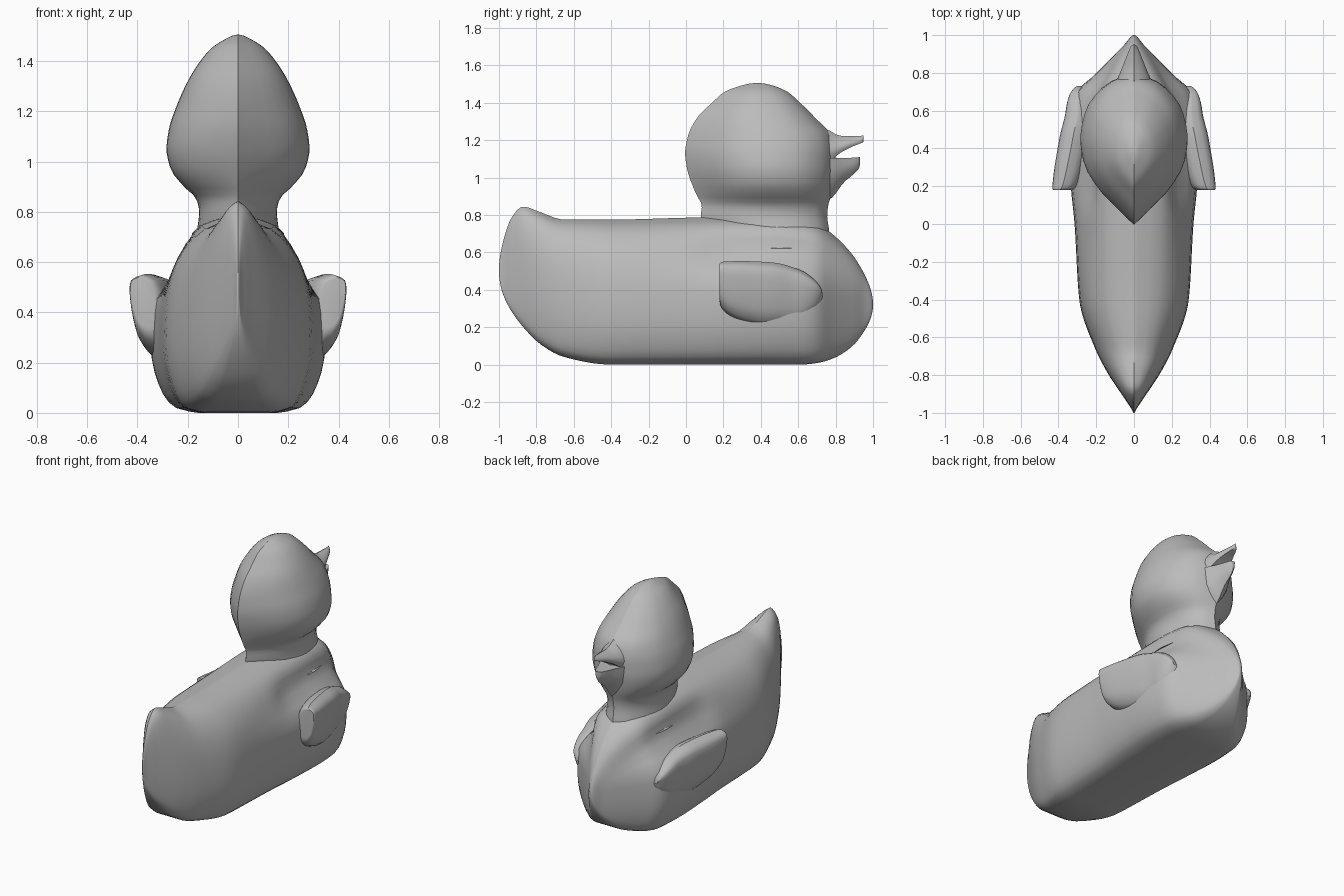
import bpy
import bmesh
import math

cube = bpy.data.objects.get("Cube")
if cube:
    bpy.data.objects.remove(cube, do_unlink=True)

# One plain grey for the whole toy
GREY = (0.5, 0.5, 0.5, 1.0)
grey = bpy.data.materials.new("plain grey")
grey.use_nodes = True
grey.diffuse_color = GREY
grey.node_tree.nodes["Principled BSDF"].inputs["Base Color"].default_value = GREY


def hermite(keys, values, k):
    """Smooth curve through the given values, overshoot limited."""
    i = 0
    while i < len(keys) - 2 and k > keys[i + 1]:
        i += 1
    secant = [(b - a) / (d - c) for a, b, c, d in
              zip(values, values[1:], keys, keys[1:])]

    def slope(j):
        if j == 0 or j == len(secant):
            return secant[min(j, len(secant) - 1)]
        a, b = secant[j - 1], secant[j]
        return 2 * a * b / (a + b) if a * b > 0 else 0.0

    h = keys[i + 1] - keys[i]
    t = (k - keys[i]) / h
    s = 1 - t
    return (values[i] * s * s * (1 + 2 * t) + values[i + 1] * t * t * (3 - 2 * t)
            + h * t * s * (s * slope(i) - t * slope(i + 1)))


def shoulder(u):
    """Bump over the upper part of a section, used to pinch it in."""
    return math.sin(math.pi * min(1, max(0, (u - 0.55) / 0.45))) ** 2


def loft(name, rows, profile, axis, steps=48, around=20, side=0, tilt=0.0):
    """Skin sections along an axis. A row is: position, low, high, half width,
    and last the offset from the centre plane (side part) or shoulder pinch."""
    lo, hi = rows[0][0], rows[-1][0]
    angles = [math.acos(max(-1, min(1, 1 - 2 * (r[0] - lo) / (hi - lo)))) for r in rows]
    columns = list(zip(*rows))[1:]
    shape_keys, shape_vals = zip(*profile)
    half = []
    for j in range(around + 1):
        u = (1 - math.cos(math.pi * j / around)) / 2
        half.append((u, hermite(shape_keys, shape_vals, u)))
    section = half + [(u, -x) for u, x in reversed(half)]

    bm = bmesh.new()
    rings = []
    for i in range(steps + 1):
        theta = math.pi * i / steps
        along = lo + (hi - lo) * (1 - math.cos(theta)) / 2
        low, high, width, *extra = [hermite(angles, c, theta) for c in columns]
        ring = []
        for u, x in section:
            across = width * x
            if side:
                across = side * (extra[0] + across + tilt * (u - 0.5))
            elif extra:
                across *= 1 - extra[0] * shoulder(u)
            up = low + (high - low) * u
            co = (across, along, up) if axis == "y" else (across, up, along)
            ring.append(bm.verts.new(co))
        rings.append(ring)
    n = len(section)
    for a, b in zip(rings, rings[1:]):
        for j in range(n):
            k = (j + 1) % n
            bm.faces.new((a[j], a[k], b[k], b[j]))
    bm.faces.new(rings[0])
    bm.faces.new(rings[-1])
    bmesh.ops.remove_doubles(bm, verts=bm.verts, dist=0.0004)
    bmesh.ops.recalc_face_normals(bm, faces=bm.faces)

    mesh = bpy.data.meshes.new(name)
    bm.to_mesh(mesh)
    bm.free()
    mesh.materials.append(grey)
    obj = bpy.data.objects.new(name, mesh)
    bpy.context.collection.objects.link(obj)
    bpy.ops.object.select_all(action="DESELECT")
    obj.select_set(True)
    bpy.context.view_layer.objects.active = obj
    bpy.ops.object.shade_smooth_by_angle(angle=math.radians(40))


# Boat-shaped body: raised tail, keeled breast, shoulders drawn in to the neck
pear = [(0, 0.45), (0.015, 0.66), (0.06, 0.8), (0.14, 0.9), (0.27, 0.98), (0.4, 1),
        (0.55, 0.98), (0.68, 0.92), (0.8, 0.8), (0.9, 0.6), (0.96, 0.38), (1, 0)]
loft("body", [
    (-1, 0.5, 0.5, 0, 0), (-0.98, 0.38, 0.65, 0.013, 0), (-0.93, 0.28, 0.79, 0.046, 0),
    (-0.87, 0.2, 0.845, 0.087, 0), (-0.78, 0.11, 0.815, 0.145, 0),
    (-0.65, 0.04, 0.775, 0.21, 0), (-0.4, 0, 0.775, 0.29, 0), (0, 0, 0.785, 0.315, 0.08),
    (0.2, 0, 0.79, 0.335, 0.25), (0.45, 0, 0.79, 0.35, 0.3), (0.62, 0, 0.775, 0.335, 0.3),
    (0.7, 0.008, 0.755, 0.305, 0.27), (0.78, 0.03, 0.7, 0.22, 0.2),
    (0.88, 0.09, 0.6, 0.12, 0.1), (0.96, 0.19, 0.47, 0.042, 0),
    (1, 0.32, 0.32, 0, 0)], pear, "y", steps=64)

# Head and neck, creased along the middle
lens = [(0, 0), (0.125, 0.37), (0.25, 0.7), (0.41, 0.94), (0.56, 1),
        (0.75, 0.9), (0.87, 0.68), (0.95, 0.4), (1, 0)]
loft("head", [
    (0.62, 0.12, 0.78, 0.21), (0.72, 0.1, 0.765, 0.165), (0.8, 0.08, 0.755, 0.155),
    (0.85, 0.085, 0.76, 0.165), (0.9, 0.06, 0.775, 0.215), (0.97, 0.03, 0.79, 0.268),
    (1.05, 0.005, 0.8, 0.285), (1.13, -0.005, 0.8, 0.275), (1.22, 0.01, 0.78, 0.245),
    (1.32, 0.06, 0.69, 0.2), (1.4, 0.14, 0.61, 0.15), (1.46, 0.21, 0.54, 0.095),
    (1.49, 0.29, 0.47, 0.045), (1.505, 0.38, 0.38, 0)], lens, "z")

# Open beak
loft("upper_beak", [
    (0.66, 1.09, 1.32, 0.13), (0.76, 1.09, 1.255, 0.09), (0.83, 1.135, 1.222, 0.062),
    (0.9, 1.17, 1.222, 0.034), (0.95, 1.195, 1.225, 0.004)],
    [(0, 0.85), (0.3, 1), (0.7, 0.65), (1, 0)], "y", steps=16, around=8)
loft("lower_beak", [
    (0.68, 0.85, 1.11, 0.15), (0.77, 0.885, 1.105, 0.088), (0.85, 0.98, 1.105, 0.05),
    (0.93, 1.07, 1.11, 0.006)],
    [(0, 0), (0.3, 0.6), (0.6, 0.92), (1, 1)], "y", steps=16, around=8)

# Wings, standing free of the body at the back and melting into it in front
plate = [(0, 0), (0.05, 0.5), (0.25, 0.92), (0.5, 1), (0.75, 0.95), (0.93, 0.7), (1, 0)]
for label, side in (("left", 1), ("right", -1)):
    loft(label + "_wing", [
        (0.18, 0.34, 0.54, 0.045, 0.375), (0.2, 0.29, 0.55, 0.065, 0.36),
        (0.3, 0.23, 0.553, 0.08, 0.335), (0.45, 0.2, 0.547, 0.085, 0.305),
        (0.6, 0.21, 0.51, 0.075, 0.28), (0.68, 0.27, 0.46, 0.055, 0.28),
        (0.73, 0.37, 0.37, 0, 0.28)],
        plate, "y", steps=32, around=16, side=side, tilt=0.04)
